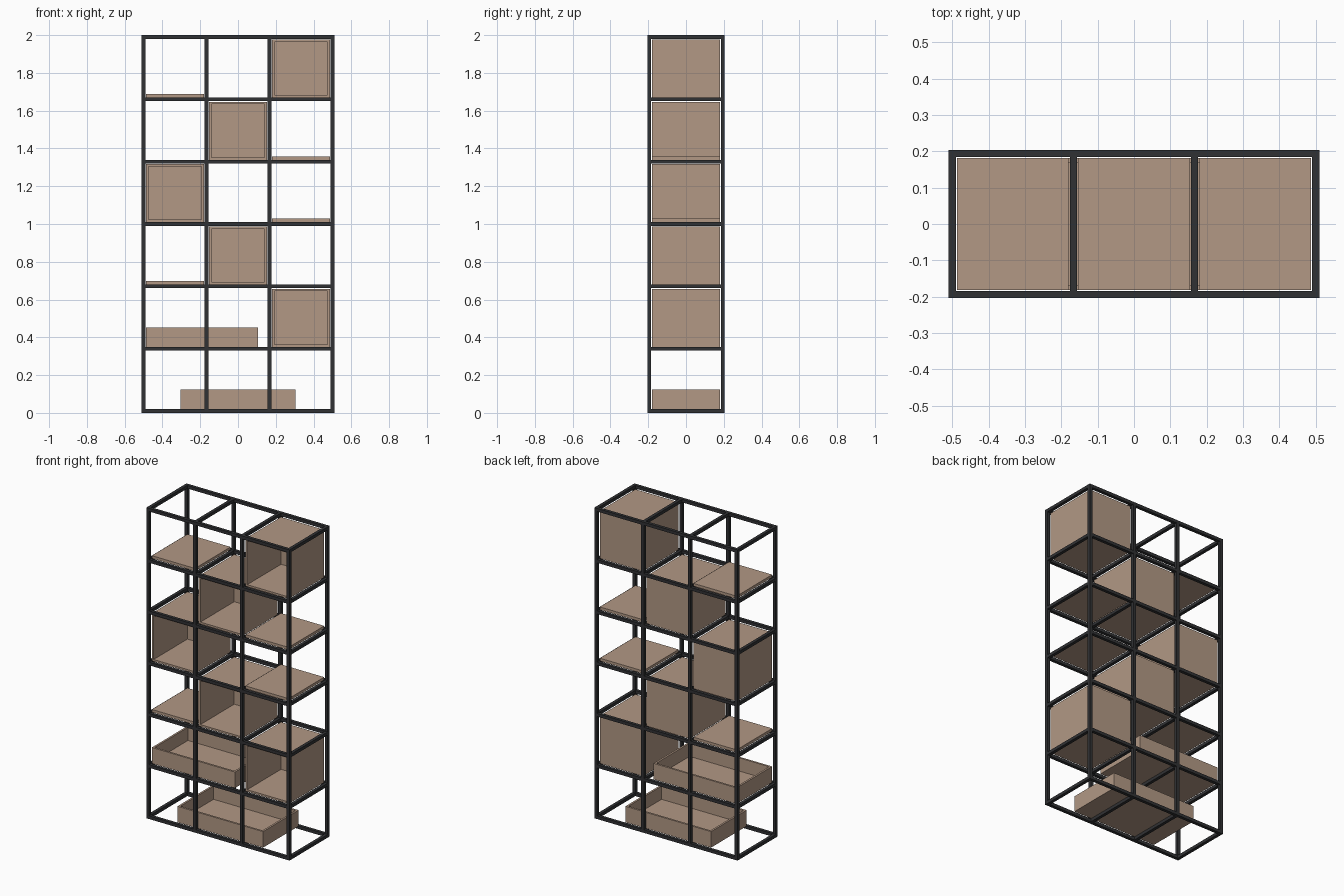
import bpy
import bmesh
from mathutils import Vector

if "Cube" in bpy.data.objects:
    bpy.data.objects.remove(bpy.data.objects["Cube"])

HALF_X, HALF_Y, HEIGHT = 0.51, 0.204, 2.0
BAR = 0.02          # frame tube width
GAP = 0.003         # clearance between inserts and frame
WALL = 0.018        # board thickness
COLS = [(i / 3 - 0.5) * (2 * HALF_X - BAR) for i in range(4)]
LEVELS = [BAR / 2 + i * (HEIGHT - BAR) / 6 for i in range(7)]
ROWS = (-HALF_Y + BAR / 2, HALF_Y - BAR / 2)
DEPTH = HALF_Y - BAR - GAP


def material(name, color, roughness):
    mat = bpy.data.materials.new(name)
    mat.use_nodes = True
    bsdf = mat.node_tree.nodes["Principled BSDF"]
    bsdf.inputs["Base Color"].default_value = color
    bsdf.inputs["Roughness"].default_value = roughness
    mat.diffuse_color = color
    return mat


METAL = material("dark metal", (0.03, 0.031, 0.034, 1), 0.5)
WOOD = material("tan wood", (0.445, 0.315, 0.233, 1), 0.7)


def add_block(bm, low, high):
    low, high = Vector(low), Vector(high)
    verts = bmesh.ops.create_cube(bm, size=1)["verts"]
    for v in verts:
        v.co = (low + high) / 2 + v.co * (high - low)


def finish(bm, name, mat):
    mesh = bpy.data.meshes.new(name)
    bm.to_mesh(mesh)
    bm.free()
    mesh.materials.append(mat)
    obj = bpy.data.objects.new(name, mesh)
    bpy.context.collection.objects.link(obj)
    return obj


def board_box(name, low, high, opening=None):
    """Wooden block; with an opening direction it is hollowed from that side."""
    bm = bmesh.new()
    add_block(bm, low, high)
    if opening:
        side = Vector(opening)
        bm.normal_update()
        face = max(bm.faces, key=lambda f: f.normal.dot(side))
        bmesh.ops.inset_individual(bm, faces=[face], thickness=WALL)
        inner = bmesh.ops.extrude_discrete_faces(bm, faces=[face])["faces"][0]
        size = Vector(high) - Vector(low)
        travel = abs(size.dot(side)) - WALL
        bmesh.ops.translate(bm, verts=inner.verts, vec=-side * travel)
        bmesh.ops.recalc_face_normals(bm, faces=bm.faces)
    return finish(bm, name, WOOD)


def cell(col, level):
    """Clear opening of one bay: left x, right x, bottom z, top z."""
    half = BAR / 2
    return (COLS[col] + half + GAP, COLS[col + 1] - half - GAP,
            LEVELS[level] + half, LEVELS[level + 1] - half - GAP)


# Posts at every column, front and back
bm = bmesh.new()
h = BAR / 2
for x in COLS:
    for y in ROWS:
        add_block(bm, (x - h, y - h, 0), (x + h, y + h, HEIGHT))
finish(bm, "frame_posts", METAL)

# Rails along the width and the depth at every level
long_rails, cross_rails = bmesh.new(), bmesh.new()
for z in LEVELS:
    for y in ROWS:
        for a, b in zip(COLS, COLS[1:]):
            add_block(long_rails, (a + h, y - h, z - h), (b - h, y + h, z + h))
    for x in COLS:
        add_block(cross_rails, (x - h, ROWS[0] + h, z - h), (x + h, ROWS[1] - h, z + h))
finish(long_rails, "frame_long_rails", METAL)
finish(cross_rails, "frame_cross_rails", METAL)

# Open-fronted cubes in a zigzag
for col, level in ((2, 1), (1, 2), (0, 3), (1, 4), (2, 5)):
    x0, x1, z0, z1 = cell(col, level)
    board_box(f"open_cube_{level}", (x0, -DEPTH, z0), (x1, DEPTH, z1), (0, -1, 0))

# Flat shelves
for col, level in ((0, 2), (2, 3), (2, 4), (0, 5)):
    x0, x1, z0, _ = cell(col, level)
    board_box(f"shelf_{level}", (x0, -DEPTH, z0), (x1, DEPTH, z0 + WALL))

# Shallow trays on the two lowest levels
for name, x0, x1, level in (("lower_tray", -0.305, 0.305, 0),
                            ("upper_tray", COLS[0] + h + GAP, 0.105, 1)):
    z0 = LEVELS[level] + h
    board_box(name, (x0, -DEPTH, z0), (x1, DEPTH, z0 + 0.103), (0, 0, 1))
